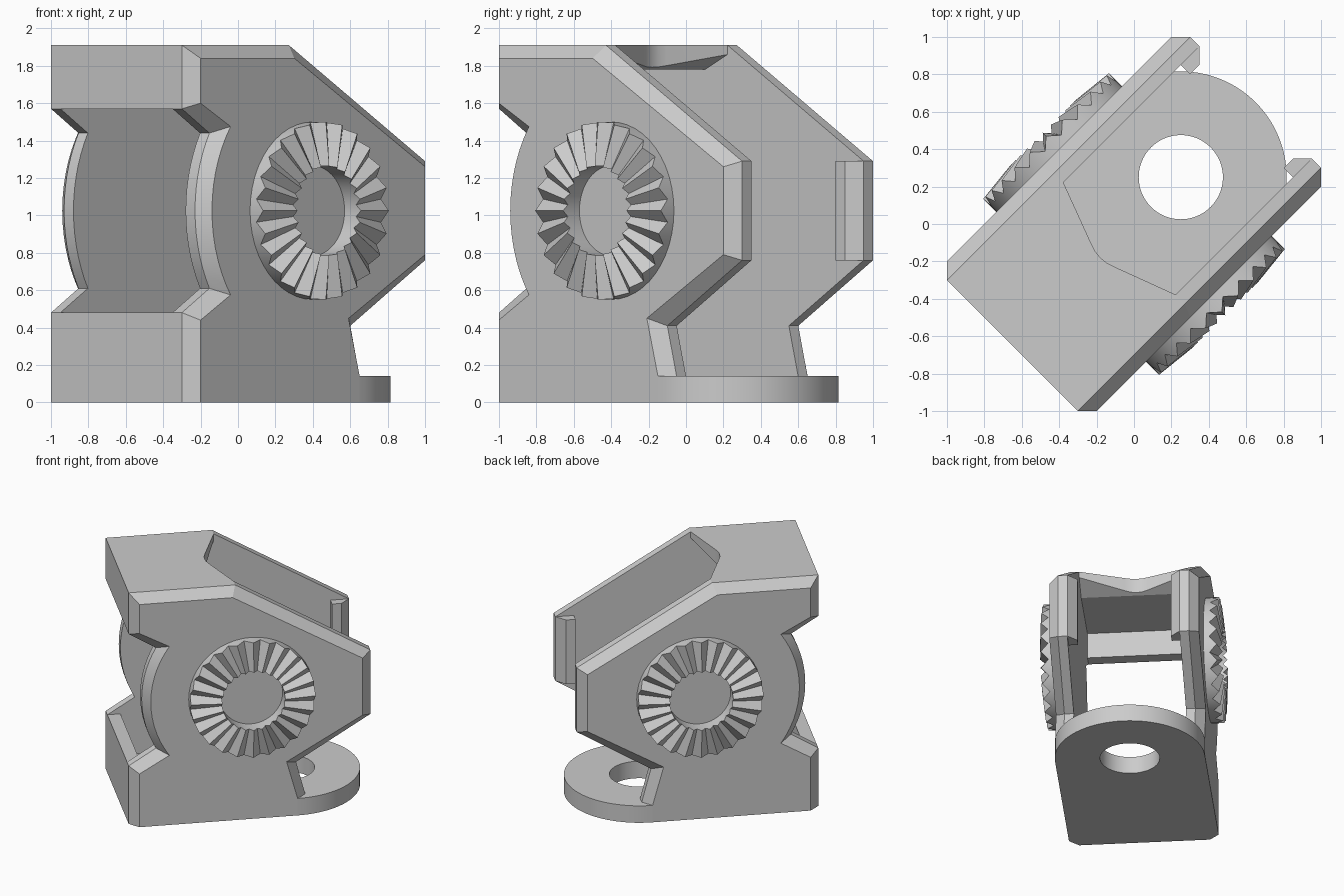
import bpy, bmesh, math

if "Cube" in bpy.data.objects:
    bpy.data.objects.remove(bpy.data.objects["Cube"])

S = math.sqrt(0.5)
grey = bpy.data.materials.new("light grey")
grey.diffuse_color = (0.6, 0.6, 0.6, 1)
grey.use_nodes = True
grey.node_tree.nodes["Principled BSDF"].inputs["Base Color"].default_value = grey.diffuse_color


def place(u, w, z):
    """Bracket axes (u = length, w = across) turned 45 degrees into the world."""
    return ((u + w) * S, (u - w) * S, z)


def loft(name, sections, closed=False):
    """Skin a list of matching (u, w, z) loops; cap the ends unless closed."""
    bm = bmesh.new()
    rings = [[bm.verts.new(place(*p)) for p in s] for s in sections]
    n, k = len(rings), len(rings[0])
    for i in range(n if closed else n - 1):
        a, b = rings[i], rings[(i + 1) % n]
        for j in range(k):
            bm.faces.new((a[j], a[(j + 1) % k], b[(j + 1) % k], b[j]))
    if not closed:
        bm.faces.new(rings[0])
        bm.faces.new(rings[-1])
    bmesh.ops.recalc_face_normals(bm, faces=bm.faces[:])
    me = bpy.data.meshes.new(name)
    bm.to_mesh(me)
    bm.free()
    me.materials.append(grey)
    ob = bpy.data.objects.new(name, me)
    bpy.context.collection.objects.link(ob)
    bpy.ops.object.select_all(action='DESELECT')
    ob.select_set(True)
    bpy.context.view_layer.objects.active = ob
    bpy.ops.object.shade_smooth_by_angle(angle=math.radians(18))
    return ob


def arc(radius, half, steps=14):
    """Bulging rear edge of a side plate, from top to bottom."""
    pts = []
    lim = math.asin(half / radius)
    for i in range(steps + 1):
        t = lim - 2 * lim * i / steps
        pts.append((0.025 - radius * math.cos(t), 1.025 + radius * math.sin(t)))
    return pts


# Side plate profiles (u, z): full outline and the outline inside the chamfer
full = [(-.919, 0), (.354, 0), (.424, .14), (.354, .41), (.919, .76),
        (.919, 1.29), (-.11, 1.91), (-.919, 1.91), (-.919, 1.57)]
full += arc(.845, .415) + [(-.919, .48)]
inset = [(-.849, 0), (.354, 0), (.354, .14), (.27, .45), (.849, .79),
         (.849, 1.26), (-.14, 1.84), (-.849, 1.84), (-.849, 1.60)]
inset += arc(.788, .45) + [(-.849, .44)]

TEETH = 24
for side, s in (("right", 1), ("left", -1)):
    # Chamfered side plate
    loft(side + "_plate", [[(u, s * w, z) for u, z in prof] for prof, w in
                           ((full, .424), (full, .495), (inset, .566))])
    # Small lip inside the plate's front end
    lip = [(.919, .424), (.849, .354), (.778, .354), (.778, .424)]
    loft(side + "_lip", [[(u, s * w, z) for u, w in lip] for z in (.76, 1.29)])
    # Toothed ring
    ring = []
    for i in range(2 * TEETH):
        t = math.pi * i / TEETH
        outer, inner = ((.665, .69), (.61, .655))[i % 2]
        ring.append([(r * math.cos(t), s * w, 1.025 + r * math.sin(t)) for r, w in
                     ((.475, .56), (.475, outer), (.24, inner), (.24, .56))])
    loft(side + "_toothed_ring", ring, closed=True)

# Roof with V-shaped front edge and upper rear bar
roof = []
for w, v in ((-.424, -.11), (-.09, -.235), (-.045, -.25), (0, -.255),
             (.045, -.25), (.09, -.235), (.424, -.11)):
    sec = [(-.919, 1.91), (v, 1.91), (v, 1.78 + (v + .28) * .47), (-.28, 1.78),
           (-.82, 1.78), (-.82, 1.57), (-.919, 1.57)]
    roof.append([(u, w, z) for u, z in sec])
loft("roof", roof)

# Floor and lower rear bar
sec = [(-.919, 0), (-.07, 0), (-.07, .14), (-.82, .14), (-.82, .48), (-.919, .48)]
loft("floor", [[(u, w, z) for u, z in sec] for w in (-.424, .424)])

# Rounded mounting tab with bolt hole, squared off where it meets the floor
tab = []
for i in range(80):
    t = 2 * math.pi * i / 80
    c, sn = math.cos(t), math.sin(t)
    r = .566 if c > -1e-6 else .424 / max(abs(c), abs(sn))
    tab.append([(.354 + q * c, q * sn, z) for q, z in
                ((r, 0), (r, .14), (.225, .14), (.225, 0))])
loft("mounting_tab", tab, closed=True)
